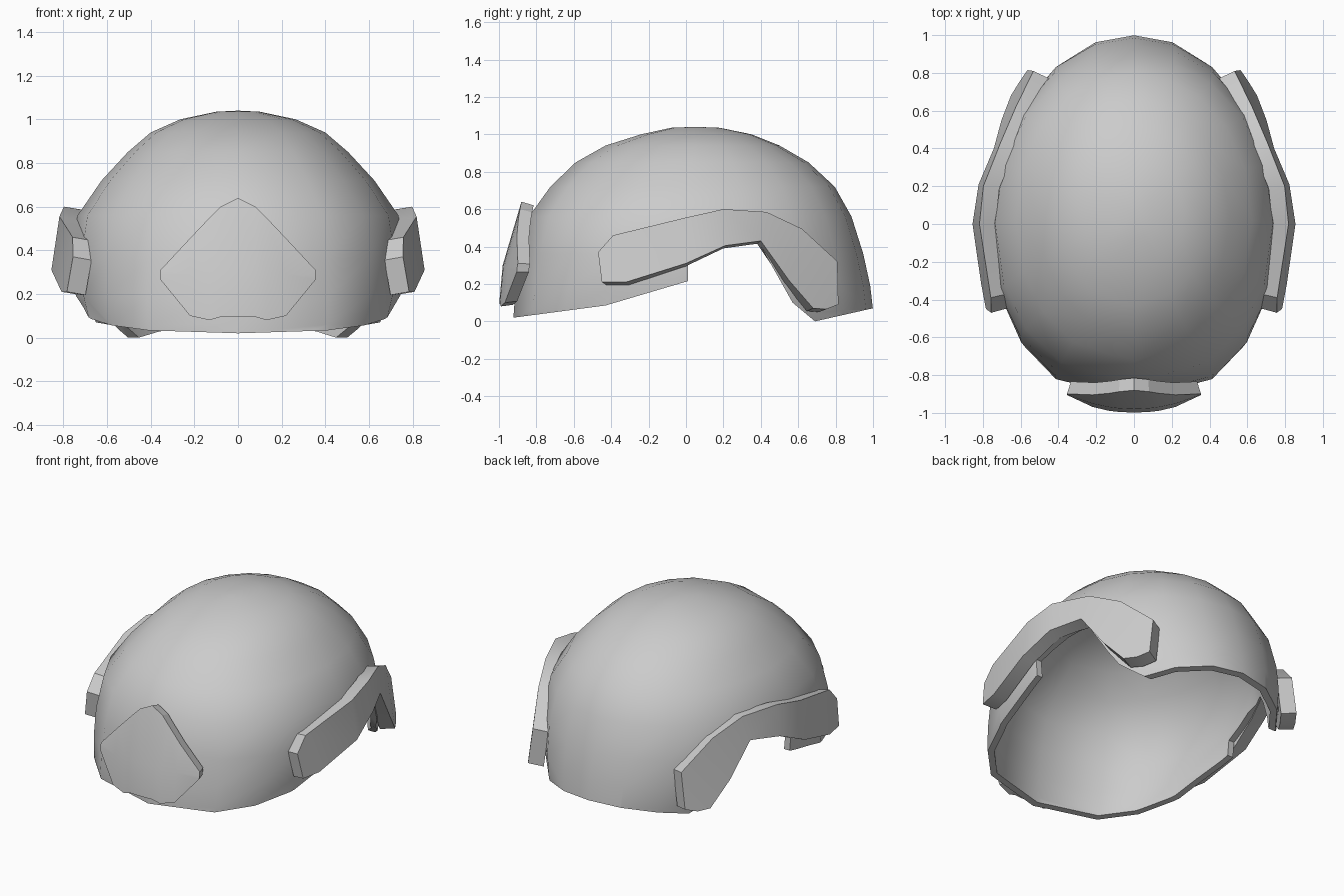
import bpy, bmesh, math

if "Cube" in bpy.data.objects:
    bpy.data.objects.remove(bpy.data.objects["Cube"])

def make_object(name, verts, faces):
    me = bpy.data.meshes.new(name)
    me.from_pydata(verts, [], faces)
    bm = bmesh.new()
    bm.from_mesh(me)
    bmesh.ops.recalc_face_normals(bm, faces=bm.faces)
    bm.to_mesh(me)
    bm.free()
    ob = bpy.data.objects.new(name, me)
    bpy.context.collection.objects.link(ob)
    return ob

def activate(ob):
    bpy.ops.object.select_all(action='DESELECT')
    ob.select_set(True)
    bpy.context.view_layer.objects.active = ob

def smooth(ob, degrees):
    activate(ob)
    bpy.ops.object.shade_smooth_by_angle(angle=math.radians(degrees))

def lerp_table(table, v):
    """Piecewise linear lookup in sorted (key, value) pairs."""
    if v <= table[0][0]:
        return table[0][1]
    for (a, fa), (b, fb) in zip(table, table[1:]):
        if v <= b:
            return fa + (fb - fa) * (v - a) / (b - a)
    return table[-1][1]

def slab(name, columns, inner):
    """Closed plate: a grid of outer points and the same grid mapped by inner()."""
    n, m = len(columns), len(columns[0])
    outer = [p for col in columns for p in col]
    verts = outer + [inner(*p) for p in outer]
    k = n * m
    faces = []
    for i in range(n - 1):
        for j in range(m - 1):
            q = [i*m + j, (i+1)*m + j, (i+1)*m + j + 1, i*m + j + 1]
            faces += [q, [v + k for v in reversed(q)]]
    rim = ([i*m for i in range(n)] + [(n-1)*m + j for j in range(1, m)]
           + [i*m + m - 1 for i in range(n-2, -1, -1)] + list(range(m-2, 0, -1)))
    for a, b in zip(rim, rim[1:] + rim[:1]):
        faces.append([a, b, b + k, a + k])
    return make_object(name, verts, faces)

# Helmet shell: egg-shaped rings (height, half width, front y, back y)
rings = [(1.035, .10, -.08, .18), (1.0, .265, -.24, .35), (.94, .40, -.43, .50),
         (.85, .505, -.59, .655), (.72, .625, -.725, .795), (.56, .735, -.84, .885),
         (.36, .765, -.885, .948), (.19, .75, -.91, .985), (.06, .715, -.92, 1.0),
         (-.10, .66, -.93, 1.0)]
squareness = [(.06, .79), (.19, .85), (.36, .90), (.56, .93), (.85, 1.0)]
half_turn = [0, 16, 33, 51, 70, 90, 111, 130, 150, 180]
turn = half_turn + [360 - a for a in half_turn[-2:0:-1]]
SEG = len(turn)
verts, faces = [(0, .05, 1.04)], []
for z, w, front, back in rings:
    yc = .05 * max(0, (z - .5) / .54)
    for a in turn:
        sx, cy = math.sin(math.radians(a)), math.cos(math.radians(a))
        e = lerp_table(squareness, z) if cy < -.001 else .975
        depth = (back - yc) if cy > 0 else (yc - front)
        verts.append((w * math.copysign(abs(sx) ** e, sx),
                      yc + depth * math.copysign(abs(cy) ** e, cy), z))
for s in range(SEG):
    n = (s + 1) % SEG
    faces.append([0, 1 + s, 1 + n])
    for r in range(len(rings) - 1):
        a, b = 1 + r * SEG, 1 + (r + 1) * SEG
        faces.append([a + s, b + s, b + n, a + n])
shell = make_object("helmet_shell", verts, faces)

# Rim cutter: side outline of the open edge, extruded across the helmet
edge = [(-1.3, -.03), (-.92, .02), (-.43, .085), (.01, .215), (.01, .32), (.22, .40),
        (.39, .42), (.57, .10), (.69, 0), (1.0, .07), (1.3, .14), (1.3, -.5), (-1.3, -.5)]
k = len(edge)
cut_faces = [list(range(k)), list(range(2*k - 1, k - 1, -1))]
cut_faces += [[i, (i+1) % k, (i+1) % k + k, i + k] for i in range(k)]
cutter = make_object("rim_cutter", [(x, y, z) for x in (-1.2, 1.2) for y, z in edge], cut_faces)
cutter.hide_render = True

solid = shell.modifiers.new("thickness", 'SOLIDIFY')
solid.thickness = .04
solid.offset = -1
cut = shell.modifiers.new("rim", 'BOOLEAN')
cut.operation = 'DIFFERENCE'
cut.solver = 'EXACT'
cut.object = cutter
activate(shell)
for mod in ("thickness", "rim"):
    bpy.ops.object.modifier_apply(modifier=mod)
bpy.data.objects.remove(cutter)
smooth(shell, 38)

# Side guards: top and bottom (y, z) points, wrapped around the shell
bulge = [(-.47, .762), (0, .852), (.2, .838), (.43, .745), (.62, .65), (.82, .525)]
outline = [((-.47, .37), (-.45, .21)), ((-.39, .46), (-.32, .21)), ((0, .555), (0, .31)),
           ((.2, .60), (.21, .405)), ((.43, .585), (.40, .43)), ((.62, .495), (.55, .22)),
           ((.81, .32), (.68, .07)), ((.815, .09), (.75, .065))]

def guard_point(y, z):
    return (lerp_table(bulge, y) + .15 * (.33 - z), y, z)

guard = slab("side_guards", [[guard_point(*t), guard_point(*b)] for t, b in outline],
             lambda x, y, z: (x - .085, y - .05 * y, z - .015))
mirror = guard.modifiers.new("mirror", 'MIRROR')
mirror.use_axis[0] = True
activate(guard)
bpy.ops.object.modifier_apply(modifier="mirror")
smooth(guard, 25)

# Front plate: columns of (x, top z, middle z, bottom z) on a curved face
slope = [(.08, -1.0), (.30, -.98), (.64, -.88)]
half = [(.08, .60, .30, .095), (.13, .55, .30, .08), (.22, .455, .29, .10), (.355, .31, .285, .265)]
cols = [(-c[0],) + c[1:] for c in reversed(half)] + [(0, .64, .30, .095)] + half
plate = slab("front_plate",
             [[(x, lerp_table(slope, z) + .62 * x * x, z) for z in zs] for x, *zs in cols],
             lambda x, y, z: (x * .94, y + .065, z - .05 * (z - .25)))
smooth(plate, 12)
